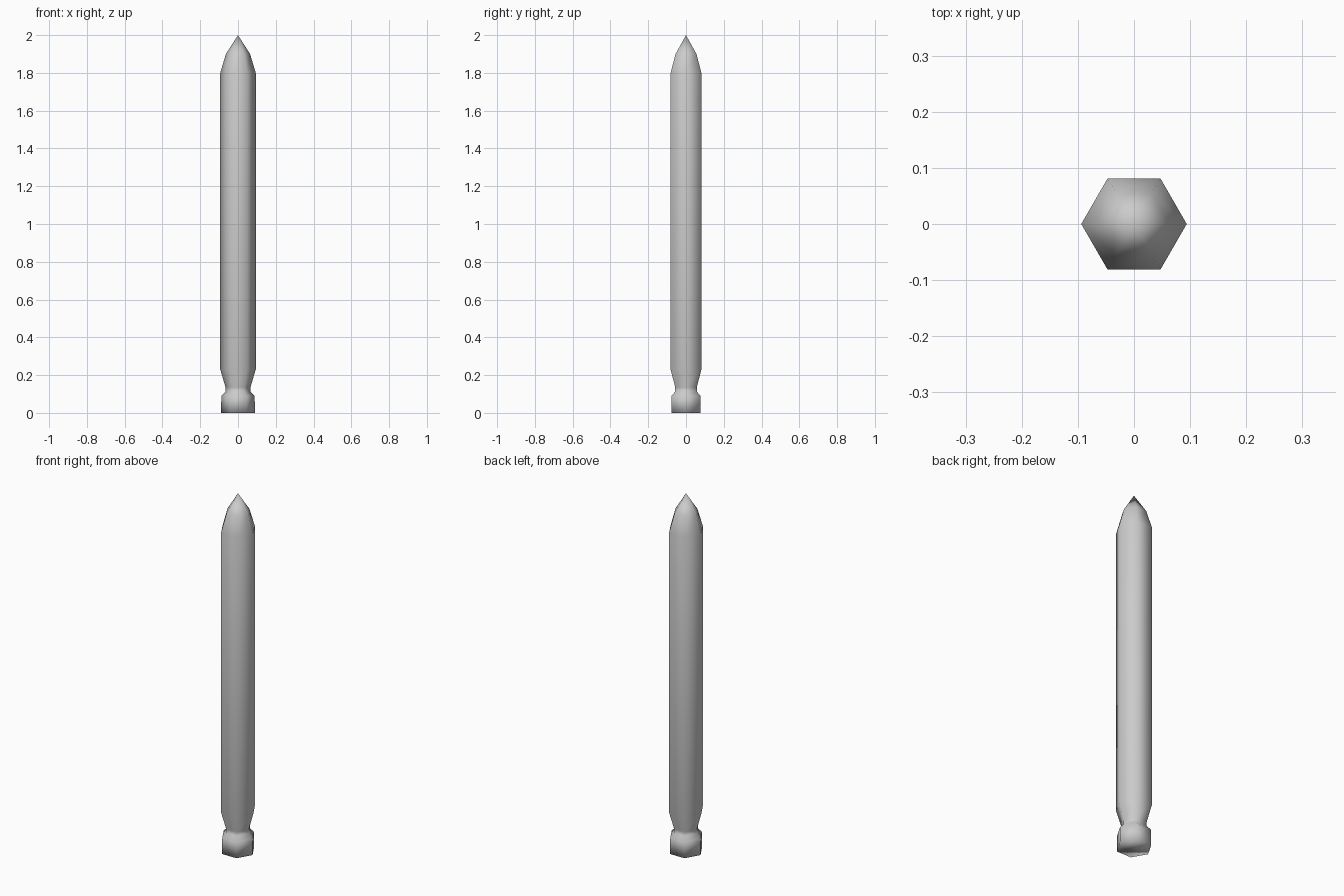
import bpy, bmesh
from math import cos, sin, tau

if "Cube" in bpy.data.objects:
    bpy.data.objects.remove(bpy.data.objects["Cube"])

SIDES = 6
# (radius, height) rings from the base up to below the tip
PROFILE = [(0.09, 0.0), (0.088, 0.09), (0.066, 0.113), (0.066, 0.135),
           (0.094, 0.23), (0.094, 1.80), (0.064, 1.90)]
TIP_Z = 2.0


def lathe(name, profile, tip_z):
    bm = bmesh.new()
    rings = [[bm.verts.new((r * cos(tau * i / SIDES), r * sin(tau * i / SIDES), z))
              for i in range(SIDES)] for r, z in profile]
    # side walls
    for low, high in zip(rings, rings[1:]):
        for i in range(SIDES):
            j = (i + 1) % SIDES
            bm.faces.new((low[i], low[j], high[j], high[i]))
    # pointed top and flat base
    tip = bm.verts.new((0, 0, tip_z))
    for i in range(SIDES):
        bm.faces.new((rings[-1][i], rings[-1][(i + 1) % SIDES], tip))
    bm.faces.new(rings[0][::-1])
    for f in bm.faces:
        f.smooth = True
    mesh = bpy.data.meshes.new(name)
    bm.to_mesh(mesh)
    bm.free()
    obj = bpy.data.objects.new(name, mesh)
    bpy.context.collection.objects.link(obj)
    return obj


# Six-sided pointed post with a notched foot
lathe("pointed_post", PROFILE, TIP_Z)
